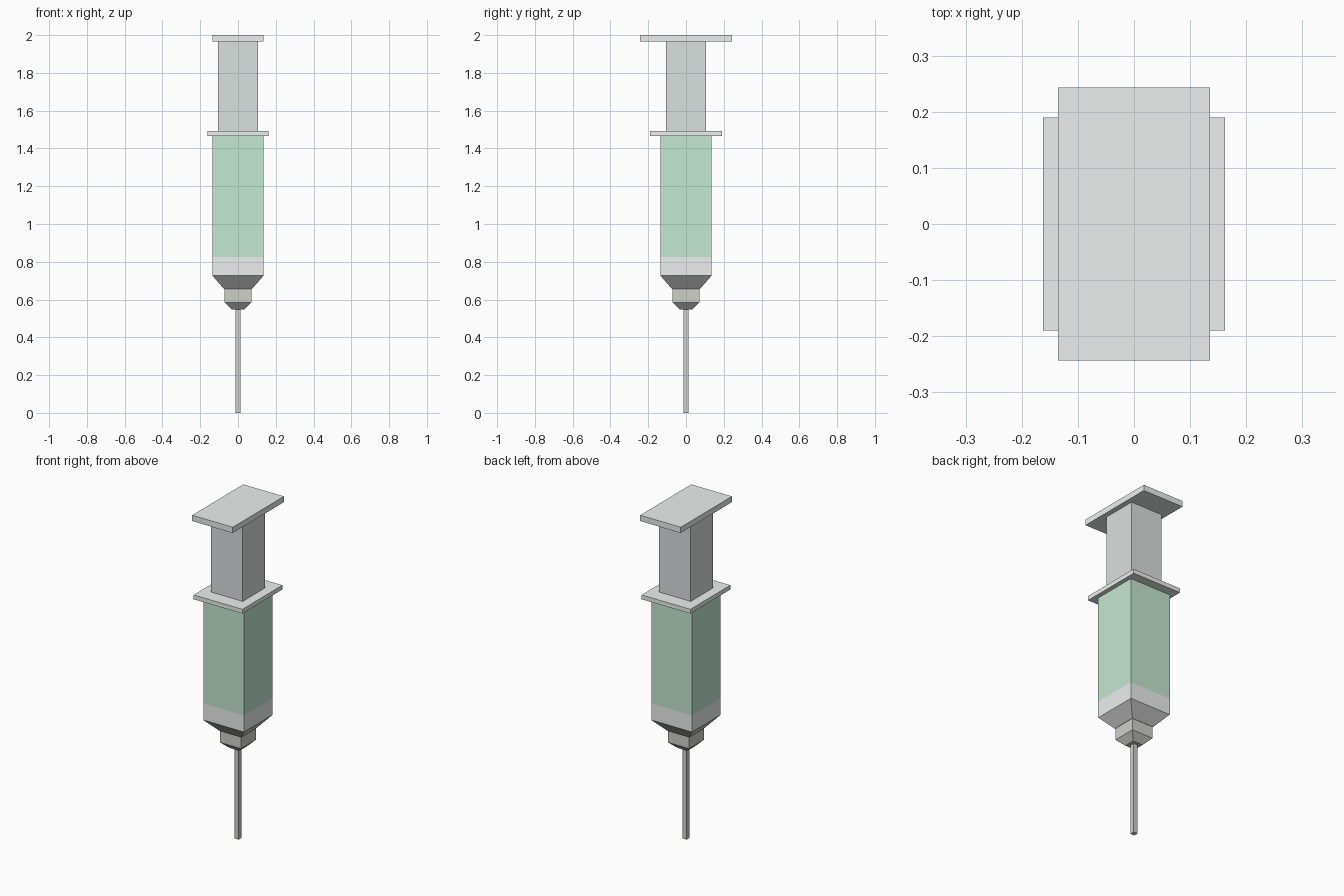
import bpy
import bmesh

if "Cube" in bpy.data.objects:
    bpy.data.objects.remove(bpy.data.objects["Cube"])


def material(name, rgb):
    m = bpy.data.materials.new(name)
    m.diffuse_color = (*rgb, 1.0)
    m.use_nodes = True
    m.node_tree.nodes["Principled BSDF"].inputs["Base Color"].default_value = m.diffuse_color
    return m


CLEAR = material("clear_plastic", (0.84, 0.87, 0.86))
GREEN = material("green_fluid", (0.56, 0.80, 0.64))
RUBBER = material("plunger_grey", (0.70, 0.75, 0.74))
HUB = material("hub_grey", (0.74, 0.76, 0.77))
METAL = material("needle_metal", (0.63, 0.63, 0.59))


def loft(name, rings, mats):
    """Closed square-section solid; rings are (half x, half y, z), one material per band."""
    bm = bmesh.new()
    loops = [[bm.verts.new((sx * hx, sy * hy, z))
              for sx, sy in ((-1, -1), (1, -1), (1, 1), (-1, 1))]
             for hx, hy, z in rings]
    slots = list(dict.fromkeys(mats))
    for lo, hi, mat in zip(loops, loops[1:], mats):
        for i in range(4):
            j = (i + 1) % 4
            bm.faces.new((lo[i], lo[j], hi[j], hi[i])).material_index = slots.index(mat)
    bm.faces.new(loops[0][::-1]).material_index = slots.index(mats[0])
    bm.faces.new(loops[-1]).material_index = slots.index(mats[-1])
    mesh = bpy.data.meshes.new(name)
    bm.to_mesh(mesh)
    bm.free()
    for m in slots:
        mesh.materials.append(m)
    ob = bpy.data.objects.new(name, mesh)
    bpy.context.collection.objects.link(ob)
    return ob


# Needle and its hub
loft("needle", [(0.0135, 0.0135, 0.0), (0.0135, 0.0135, 0.547)], [METAL])
loft("needle_hub", [(0.033, 0.033, 0.547), (0.071, 0.071, 0.585), (0.071, 0.071, 0.655)],
     [METAL, METAL])

# Barrel: tapered nose, clear band, fluid
loft("barrel", [(0.073, 0.073, 0.655), (0.136, 0.136, 0.727),
                (0.136, 0.136, 0.826), (0.136, 0.136, 1.467)], [HUB, CLEAR, GREEN])

# Finger flange, plunger and thumb plate
loft("finger_flange", [(0.162, 0.19, 1.467), (0.162, 0.19, 1.493)], [CLEAR])
loft("plunger", [(0.105, 0.105, 1.493), (0.105, 0.105, 1.965)], [RUBBER])
loft("thumb_plate", [(0.135, 0.243, 1.965), (0.135, 0.243, 2.0)], [CLEAR])
